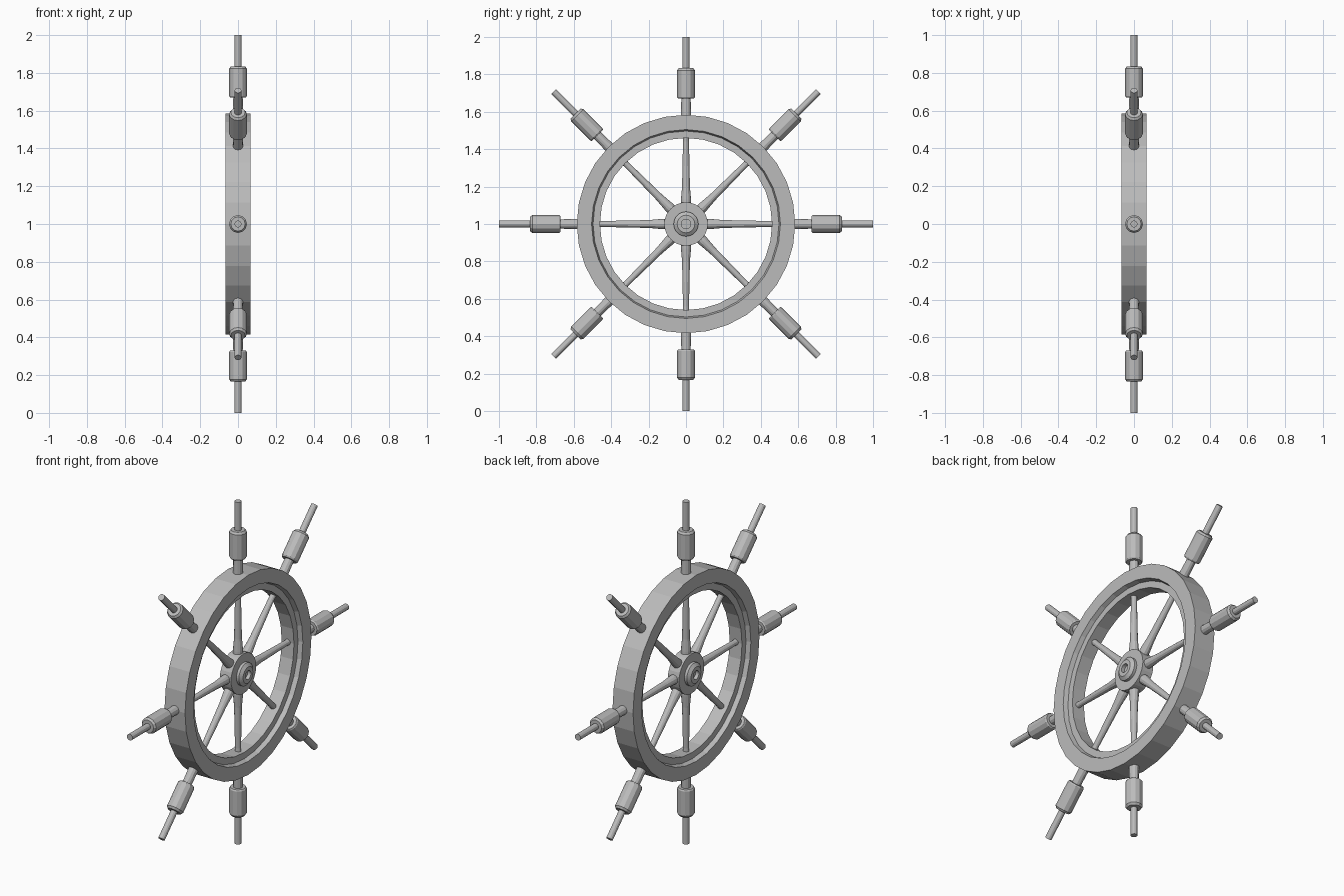
import bpy
import bmesh
from math import pi, cos, sin
from mathutils import Matrix

cube = bpy.data.objects.get("Cube")
if cube:
    bpy.data.objects.remove(cube, do_unlink=True)

grey = bpy.data.materials.new("plain_grey")
grey.use_nodes = True
colour = (0.5, 0.5, 0.5, 1)
grey.diffuse_color = colour
grey.node_tree.nodes["Principled BSDF"].inputs["Base Color"].default_value = colour

CENTRE = Matrix.Translation((0, 0, 1))
ACROSS = CENTRE @ Matrix.Rotation(pi / 2, 4, "Y")   # lathe axis along x


def lathe(name, profile, sides, matrix, closed=False):
    """Turn a (radius, height) profile around z; open profiles get end caps."""
    bm = bmesh.new()
    rings = []
    for r, h in profile:
        rings.append([bm.verts.new((r * cos(2 * pi * i / sides),
                                    r * sin(2 * pi * i / sides), h))
                      for i in range(sides)])
    pairs = list(zip(rings, rings[1:]))
    if closed:
        pairs.append((rings[-1], rings[0]))
    else:
        bm.faces.new(rings[0])
        bm.faces.new(rings[-1])
    for a, b in pairs:
        for i in range(sides):
            j = (i + 1) % sides
            bm.faces.new((a[i], a[j], b[j], b[i]))
    bmesh.ops.recalc_face_normals(bm, faces=bm.faces)
    mesh = bpy.data.meshes.new(name)
    bm.to_mesh(mesh)
    bm.free()
    mesh.materials.append(grey)
    obj = bpy.data.objects.new(name, mesh)
    bpy.context.collection.objects.link(obj)
    obj.matrix_world = matrix
    return obj


def mirrored(half):
    """Extend a half profile to the other side of the wheel."""
    return [(r, -h) for r, h in half] + [(r, h) for r, h in reversed(half)]


# Rim with a recessed inner lip on both faces
lathe("rim", mirrored([(0.46, 0.04), (0.497, 0.04), (0.505, 0.066), (0.584, 0.066)][::-1])
      , 32, ACROSS, closed=True)

# Hub disc with a tapered boss and a shallow socket on both faces
lathe("hub", mirrored([(0.025, 0.045), (0.025, 0.066), (0.047, 0.066),
                       (0.066, 0.052), (0.066, 0.036), (0.116, 0.036)]),
      32, ACROSS)

# Eight turned spokes, each running out into a grip and a thin end
spoke = [(0.028, 0.08), (0.027, 0.13), (0.021, 0.2), (0.016, 0.44),
         (0.02, 0.5), (0.027, 0.58), (0.025, 0.67)]
grip = [(0.042, 0.67), (0.047, 0.678), (0.047, 0.822), (0.038, 0.834)]
tip = [(0.0185, 0.834), (0.0185, 1.0)]
for k in range(8):
    lathe(f"spoke_{k + 1}", spoke + grip + tip, 12,
          CENTRE @ Matrix.Rotation(k * pi / 4, 4, "X"))
